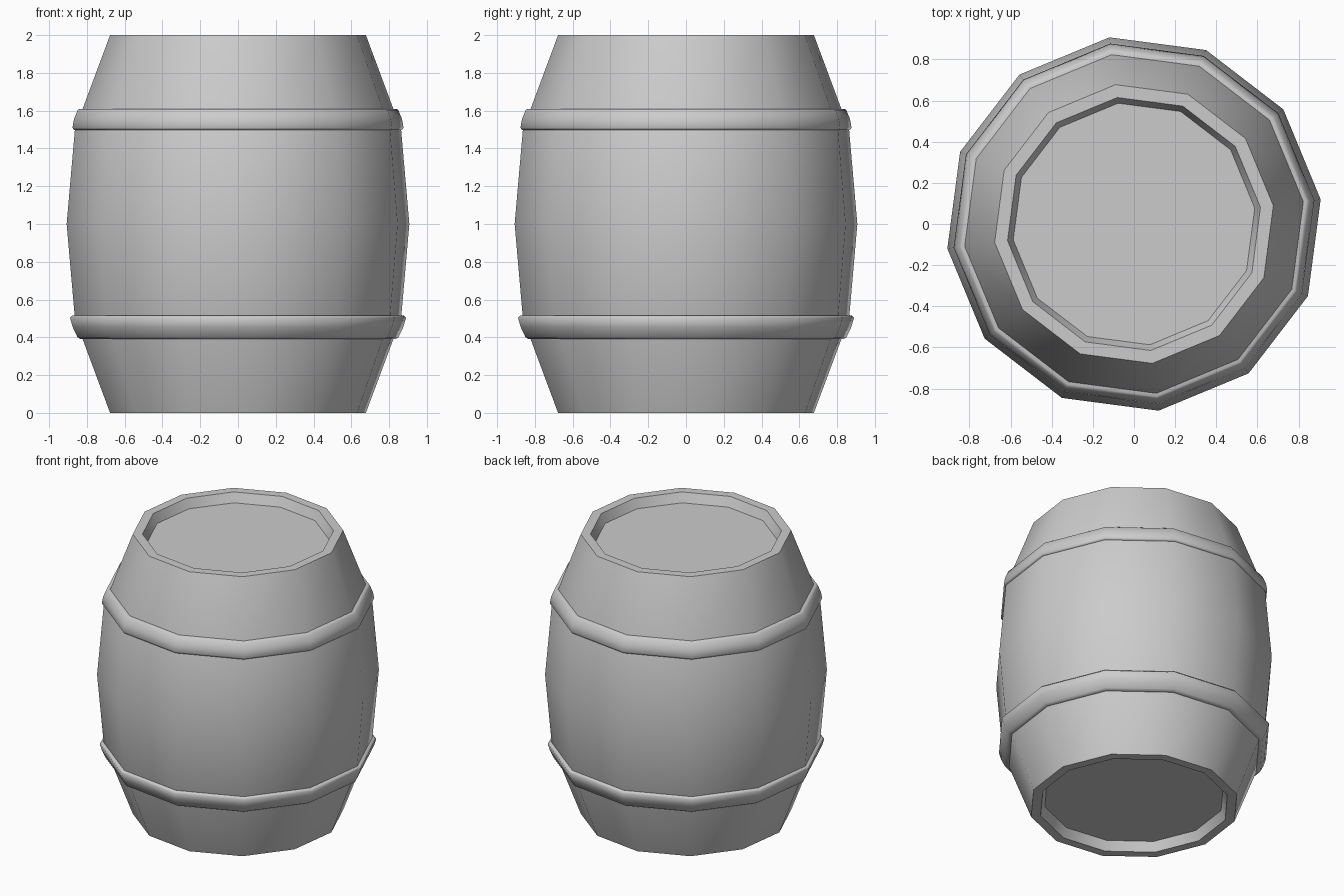
import bpy
import bmesh
from math import cos, sin, pi, radians

SIDES = 12
TURN = radians(7.5)

default = bpy.data.objects.get("Cube")
if default:
    bpy.data.objects.remove(default, do_unlink=True)

grey = bpy.data.materials.new("plain grey")
grey.use_nodes = True
colour = (0.6, 0.6, 0.6, 1)
grey.diffuse_color = colour
grey.node_tree.nodes["Principled BSDF"].inputs["Base Color"].default_value = colour


def lathe(name, profile, closed, sharp_angle):
    """Spin (radius, height) points, listed bottom to top on the outside."""
    bm = bmesh.new()
    rings = []
    for r, z in profile:
        angles = [TURN + 2 * pi * i / SIDES for i in range(SIDES)]
        rings.append([bm.verts.new((r * cos(a), r * sin(a), z)) for a in angles])
    pairs = list(zip(rings, rings[1:]))
    if closed:
        pairs.append((rings[-1], rings[0]))
    for low, high in pairs:
        for i in range(SIDES):
            j = (i + 1) % SIDES
            bm.faces.new((low[i], low[j], high[j], high[i]))
    if not closed:
        bm.faces.new(rings[0][::-1])
        bm.faces.new(rings[-1])
    bmesh.ops.recalc_face_normals(bm, faces=bm.faces)
    mesh = bpy.data.meshes.new(name)
    bm.to_mesh(mesh)
    bm.free()
    mesh.materials.append(grey)
    obj = bpy.data.objects.new(name, mesh)
    bpy.context.collection.objects.link(obj)
    bpy.ops.object.select_all(action="DESELECT")
    obj.select_set(True)
    bpy.context.view_layer.objects.active = obj
    bpy.ops.object.shade_smooth_by_angle(angle=radians(sharp_angle))
    return obj


# Barrel body, with a recessed head at each end
half = [(0.915, 1), (0.871, 1.5), (0.683, 2), (0.62, 2), (0.592, 1.935)]
lower = [(r, 2 - z) for r, z in reversed(half[1:])]
lathe("barrel_body", lower + half, False, 40)

# Rounded hoops leaning with the staves
lathe("upper_hoop", [(0.85, 1.5), (0.876, 1.498), (0.884, 1.51), (0.876, 1.555),
                     (0.856, 1.603), (0.845, 1.61), (0.81, 1.608)], True, 65)
lathe("lower_hoop", [(0.81, 0.392), (0.838, 0.39), (0.857, 0.4), (0.883, 0.455),
                     (0.897, 0.503), (0.885, 0.515), (0.85, 0.513)], True, 65)
